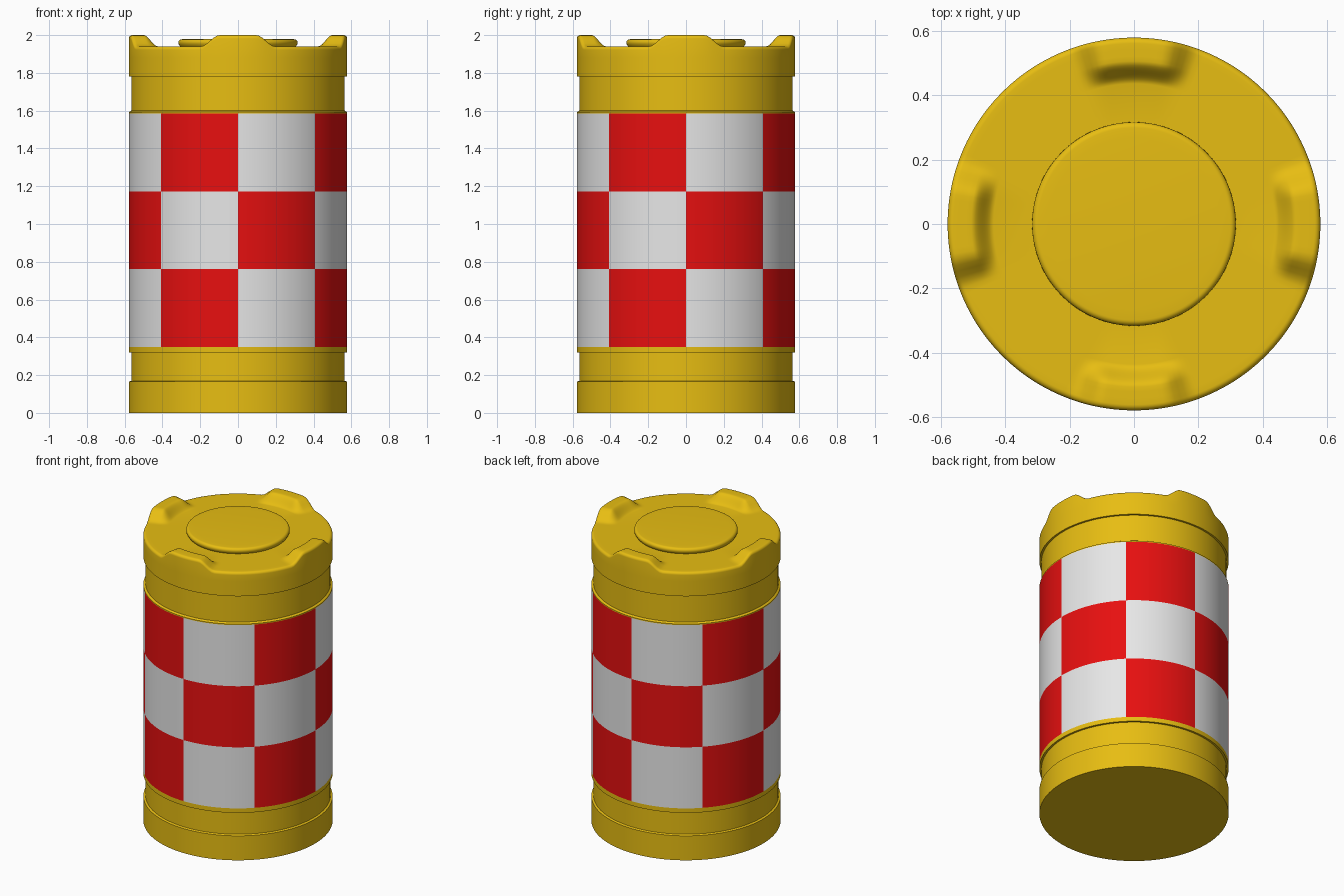
import bpy, bmesh, math

if "Cube" in bpy.data.objects:
    bpy.data.objects.remove(bpy.data.objects["Cube"], do_unlink=True)

SEGMENTS = 192
R_OUT, R_WAIST = 0.578, 0.565
BAND_LOW, BAND_HIGH, ROWS = 0.35, 1.585, 3
LID_Z, LUG_HEIGHT = 1.94, 0.06


def material(name, colour):
    mat = bpy.data.materials.new(name)
    mat.use_nodes = True
    mat.diffuse_color = (*colour, 1)
    bsdf = next(n for n in mat.node_tree.nodes if n.type == "BSDF_PRINCIPLED")
    bsdf.inputs["Base Color"].default_value = (*colour, 1)
    return mat


yellow = material("yellow plastic", (0.8, 0.51, 0.006))
red = material("reflective red", (0.8, 0.005, 0.005))
white = material("reflective white", (0.8, 0.8, 0.8))


def smoothstep(low, high, value):
    t = min(max((value - low) / (high - low), 0), 1)
    return t * t * (3 - 2 * t)


def revolve(name, profile, materials, lift=None, paint=None):
    """Spin (radius, z) points round z, capping both ends."""
    bm = bmesh.new()
    rings = []
    for r, z in profile:
        ring = []
        for i in range(SEGMENTS):
            a = math.tau * i / SEGMENTS
            dz = lift(r, z, a) if lift else 0
            ring.append(bm.verts.new((r * math.cos(a), r * math.sin(a), z + dz)))
        rings.append(ring)
    for low, high in zip(rings, rings[1:]):
        for i in range(SEGMENTS):
            j = (i + 1) % SEGMENTS
            bm.faces.new((low[i], low[j], high[j], high[i]))
    bm.faces.new(rings[0][::-1])
    bm.faces.new(rings[-1])
    for face in bm.faces:
        if paint:
            face.material_index = paint(face.calc_center_median())
    mesh = bpy.data.meshes.new(name)
    bm.to_mesh(mesh)
    bm.free()
    for mat in materials:
        mesh.materials.append(mat)
    obj = bpy.data.objects.new(name, mesh)
    bpy.context.collection.objects.link(obj)
    bpy.ops.object.select_all(action="DESELECT")
    obj.select_set(True)
    bpy.context.view_layer.objects.active = obj
    bpy.ops.object.shade_smooth_by_angle(angle=math.radians(35))
    return obj


def checker(c):
    """Three rows of eight alternating red and white panels."""
    if not BAND_LOW < c.z < BAND_HIGH or math.hypot(c.x, c.y) < R_WAIST:
        return 0
    row = int((c.z - BAND_LOW) / (BAND_HIGH - BAND_LOW) * ROWS)
    sector = math.floor(math.atan2(c.y, c.x) / (math.pi / 4))
    return 1 if (row + sector) % 2 else 2


def lug_lift(r, z, a):
    """Raise four gripping lugs round the rim of the lid."""
    if z < LID_Z - 0.04:
        return 0
    off = abs((a + math.pi / 4) % (math.pi / 2) - math.pi / 4)
    across = 1 - smoothstep(math.radians(10), math.radians(20.5), off)
    return LUG_HEIGHT * across * smoothstep(0.435, 0.505, r)


# Barrel with recessed waists and the checked band
band = [(R_OUT, BAND_LOW + (BAND_HIGH - BAND_LOW) * i / ROWS) for i in range(ROWS + 1)]
body_profile = [(R_OUT, 0), (R_OUT, 0.165), (R_WAIST, 0.17), (R_WAIST, 0.32),
                (R_OUT, 0.32), *band, (R_OUT, 1.592), (R_WAIST, 1.6), (R_WAIST, 1.79)]
revolve("barrel_body", body_profile, [yellow, red, white], paint=checker)

# Lid: straight skirt, rounded rim, then a flat top carrying the lugs
rim = 0.018
lid_profile = [(R_WAIST - 0.01, 1.78), (R_OUT, 1.78), (R_OUT, 1.88)]
for i in range(7):
    t = math.pi / 2 * i / 6
    lid_profile.append((R_OUT - rim + rim * math.cos(t), LID_Z - rim + rim * math.sin(t)))
lid_profile += [(0.54, LID_Z), (0.52, LID_Z)]
lid_profile += [(0.505 - 0.007 * i, LID_Z) for i in range(11)]
lid_profile += [(0.3, LID_Z)]
revolve("lid", lid_profile, [yellow], lift=lug_lift)

# Round filler cap in the middle of the lid
cap_r, soft = 0.316, 0.018
cap_profile = [(cap_r - 0.012, LID_Z - 0.005), (cap_r - 0.006, LID_Z + 0.005), (cap_r, LID_Z + 0.015)]
for i in range(1, 8):
    t = math.pi / 2 * i / 7
    cap_profile.append((cap_r - soft * (1 - math.cos(t)), LID_Z + 0.02 + soft * math.sin(t)))
cap_profile.append((cap_r - 0.05, LID_Z + 0.04))
revolve("filler_cap", cap_profile, [yellow])
